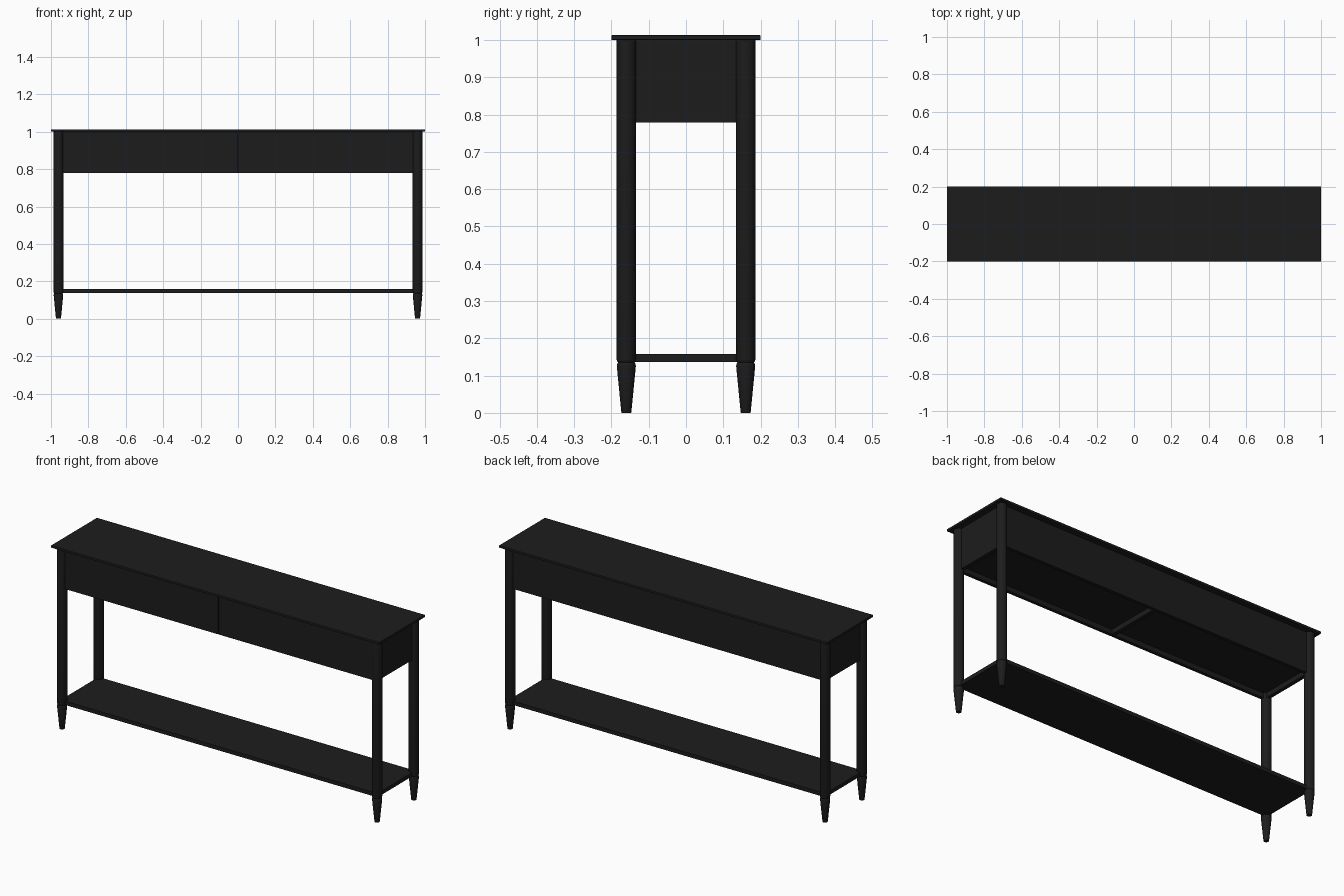
import bpy, bmesh, math

if "Cube" in bpy.data.objects:
    bpy.data.objects.remove(bpy.data.objects["Cube"])

mat = bpy.data.materials.new("black_paint")
mat.diffuse_color = (0.012, 0.012, 0.012, 1)
mat.use_nodes = True
mat.node_tree.nodes["Principled BSDF"].inputs["Base Color"].default_value = mat.diffuse_color


def finish(name, bm):
    bmesh.ops.recalc_face_normals(bm, faces=bm.faces[:])
    me = bpy.data.meshes.new(name)
    bm.to_mesh(me)
    bm.free()
    me.materials.append(mat)
    ob = bpy.data.objects.new(name, me)
    bpy.context.collection.objects.link(ob)
    return ob


def box(name, x0, x1, y0, y1, z0, z1, bevel=0.0):
    bm = bmesh.new()
    bmesh.ops.create_cube(bm, size=1)
    for v in bm.verts:
        v.co = ((x0 + x1) / 2 + v.co.x * (x1 - x0),
                (y0 + y1) / 2 + v.co.y * (y1 - y0),
                (z0 + z1) / 2 + v.co.z * (z1 - z0))
    if bevel:
        bmesh.ops.bevel(bm, geom=bm.edges[:], offset=bevel, segments=2,
                        profile=0.5, affect='EDGES')
    return finish(name, bm)


def turned(name, profile, x, y, sides=32):
    bm = bmesh.new()
    vs = [bm.verts.new((r, 0, z)) for r, z in profile]
    es = [bm.edges.new(p) for p in zip(vs, vs[1:])]
    bmesh.ops.spin(bm, geom=vs + es, cent=(0, 0, 0), axis=(0, 0, 1),
                   angle=2 * math.pi, steps=sides)
    bmesh.ops.remove_doubles(bm, verts=bm.verts[:], dist=1e-5)
    ob = finish(name, bm)
    ob.location = (x, y, 0)
    bpy.ops.object.select_all(action='DESELECT')
    ob.select_set(True)
    bpy.context.view_layer.objects.active = ob
    bpy.ops.object.shade_smooth_by_angle(angle=math.radians(30))
    return ob


# Table top and lower shelf
box("table_top", -1, 1, -0.2, 0.2, 1.0, 1.013, 0.002)
box("lower_shelf", -0.965, 0.965, -0.165, 0.165, 0.137, 0.158)

# Round legs with separate tapered feet
LEG = [(0, 0.135), (0.022, 0.135), (0.0245, 0.138), (0.026, 0.143),
       (0.026, 1.0), (0, 1.0)]
FOOT = [(0, 0), (0.0125, 0), (0.0135, 0.002), (0.0255, 0.125),
        (0.025, 0.13), (0.022, 0.135), (0, 0.135)]
for sx, side in ((-1, "left"), (1, "right")):
    for sy, end in ((-1, "front"), (1, "back")):
        turned(f"{end}_{side}_leg", LEG, sx * 0.96, sy * 0.16)
        turned(f"{end}_{side}_foot", FOOT, sx * 0.96, sy * 0.16)

# Apron: side panels, back panel, centre divider, two drawer fronts
for s, side in ((-1, "left"), (1, "right")):
    xs = sorted((s * 0.945, s * 0.965))
    box(f"{side}_panel", *xs, -0.15, 0.15, 0.778, 1.0)
    xs = sorted((s * 0.0015, s * 0.94))
    box(f"{side}_drawer_front", *xs, -0.17, -0.152, 0.778, 0.999, 0.001)
    # drawer bottom, recessed above the lower edge
    xs = sorted((s * 0.01, s * 0.945))
    box(f"{side}_drawer_bottom", *xs, -0.152, 0.15, 0.805, 0.815)
box("back_panel", -0.945, 0.945, 0.15, 0.168, 0.778, 1.0)
box("centre_divider", -0.01, 0.01, -0.152, 0.15, 0.778, 1.0)
